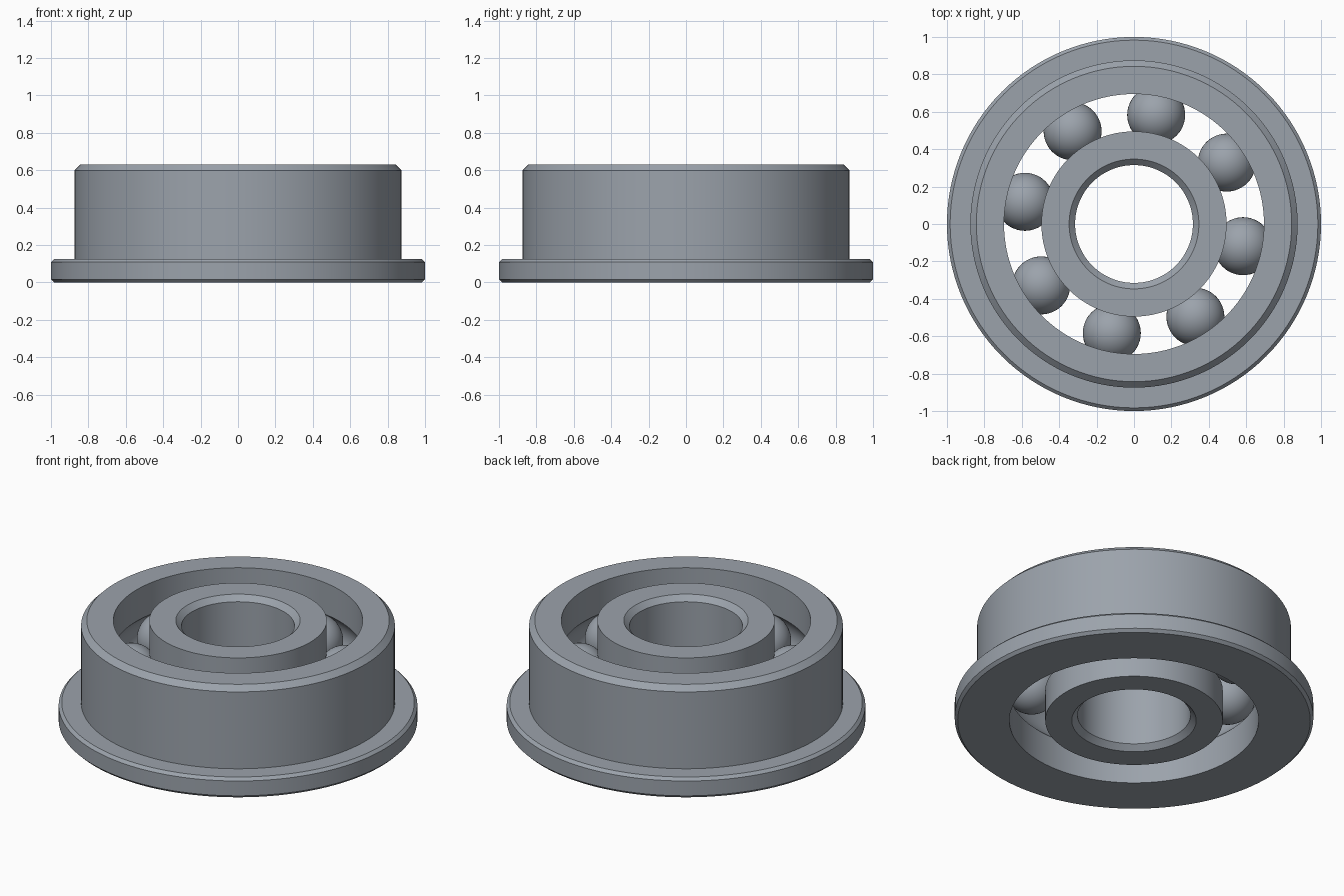
import bpy, bmesh
from math import radians, sin, cos, pi, acos

cube = bpy.data.objects.get("Cube")
if cube:
    bpy.data.objects.remove(cube, do_unlink=True)

HEIGHT = 0.63
MID = HEIGHT / 2
PITCH = 0.595        # radius of the ball circle
BALL_R = 0.155
GROOVE_R = 0.157
HALF_GAP = 0.1       # half the space between the rings

steel = bpy.data.materials.new("steel grey")
steel.use_nodes = True
colour = (0.33, 0.365, 0.41, 1)
steel.diffuse_color = colour
steel.node_tree.nodes["Principled BSDF"].inputs["Base Color"].default_value = colour


def finish(obj):
    obj.data.materials.append(steel)
    bpy.ops.object.select_all(action='DESELECT')
    obj.select_set(True)
    bpy.context.view_layer.objects.active = obj
    bpy.ops.object.shade_smooth_by_angle(angle=radians(25))


def groove(side, steps=14):
    """Arc of the ball race, bottom to top; side is 1 outward, -1 inward."""
    a = acos(HALF_GAP / GROOVE_R)
    angles = [-a + 2 * a * i / steps for i in range(steps + 1)]
    return [(PITCH + side * GROOVE_R * cos(t), MID + GROOVE_R * sin(t)) for t in angles]


def lathe(name, profile, segments=128):
    """Turn a closed (radius, height) profile around the z axis."""
    bm = bmesh.new()
    rings = []
    for i in range(segments):
        t = 2 * pi * i / segments
        rings.append([bm.verts.new((r * cos(t), r * sin(t), z)) for r, z in profile])
    n = len(profile)
    for i in range(segments):
        a, b = rings[i], rings[(i + 1) % segments]
        for j in range(n):
            k = (j + 1) % n
            bm.faces.new((a[j], b[j], b[k], a[k]))
    bmesh.ops.recalc_face_normals(bm, faces=bm.faces)
    mesh = bpy.data.meshes.new(name)
    bm.to_mesh(mesh)
    bm.free()
    obj = bpy.data.objects.new(name, mesh)
    bpy.context.collection.objects.link(obj)
    finish(obj)


# Outer ring with flange, chamfers and ball race
outer_bore = PITCH + HALF_GAP
lathe("outer_ring", [
    (outer_bore, 0), *groove(1), (outer_bore, HEIGHT),
    (0.843, HEIGHT), (0.875, HEIGHT - 0.032), (0.875, 0.125),
    (0.983, 0.125), (1, 0.108), (1, 0.017), (0.983, 0)])

# Inner ring with chamfered bore and ball race
inner_rim = PITCH - HALF_GAP
lathe("inner_ring", [
    (inner_rim, 0), *groove(-1), (inner_rim, HEIGHT),
    (0.347, HEIGHT), (0.315, HEIGHT - 0.032), (0.315, 0.032), (0.347, 0)])

# Balls
for i in range(8):
    t = radians(33.5 + 45 * i)
    bpy.ops.mesh.primitive_uv_sphere_add(
        segments=48, ring_count=24, radius=BALL_R,
        location=(PITCH * cos(t), PITCH * sin(t), MID))
    ball = bpy.context.object
    ball.name = f"ball_{i + 1}"
    finish(ball)
